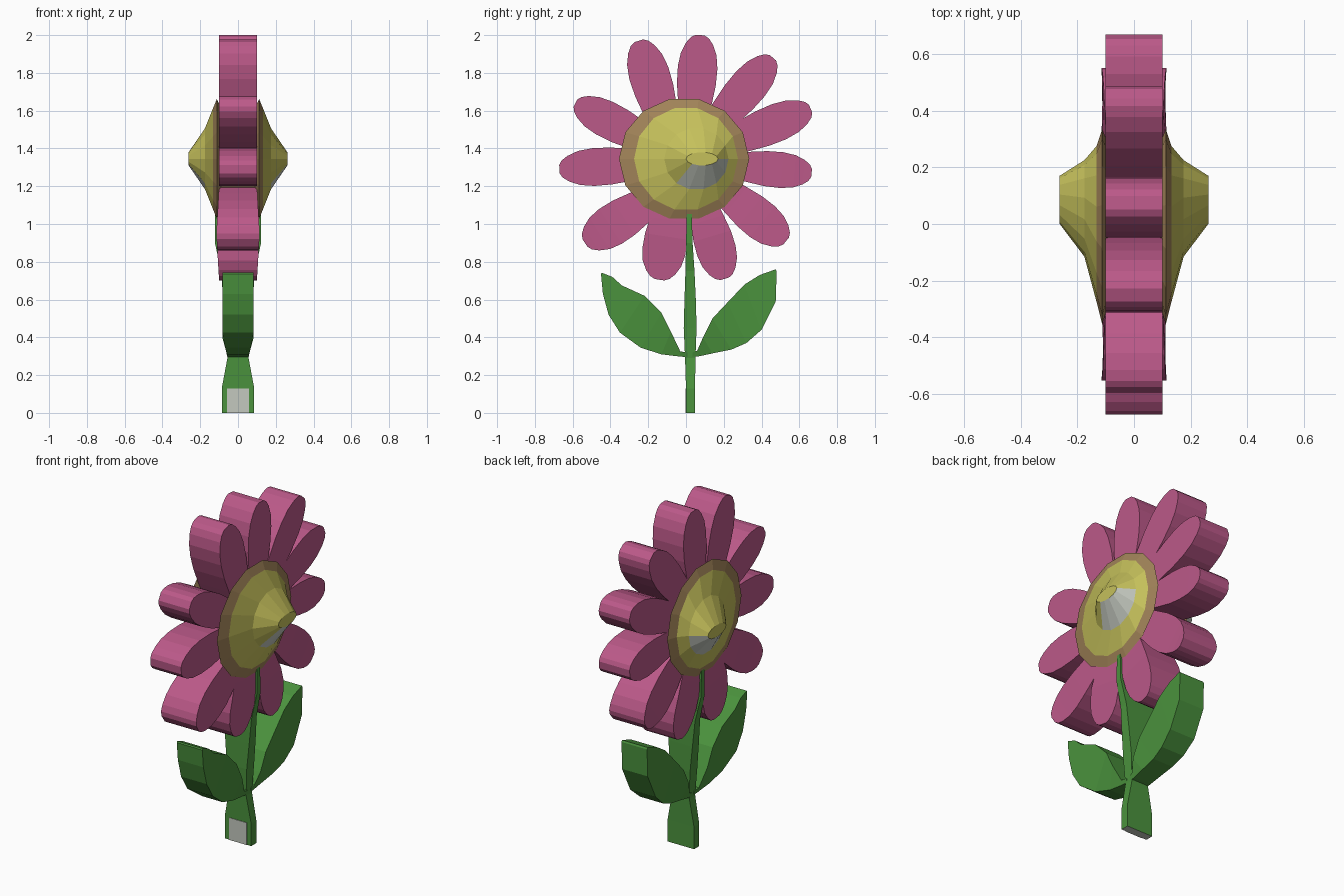
import bpy, bmesh, math
from mathutils import Vector

if "Cube" in bpy.data.objects:
    bpy.data.objects.remove(bpy.data.objects["Cube"])


def material(name, rgb):
    m = bpy.data.materials.new(name)
    m.diffuse_color = (*rgb, 1)
    m.use_nodes = True
    m.node_tree.nodes["Principled BSDF"].inputs["Base Color"].default_value = m.diffuse_color
    return m


PINK = material("petal pink", (0.50, 0.10, 0.25))
YELLOW = material("centre yellow", (0.56, 0.53, 0.105))
OLIVE = material("rim olive", (0.36, 0.23, 0.10))
GREEN = material("leaf green", (0.07, 0.29, 0.047))
GREY = material("pale grey", (0.55, 0.58, 0.52))


def finish(name, bm, mats):
    bmesh.ops.recalc_face_normals(bm, faces=bm.faces)
    me = bpy.data.meshes.new(name)
    bm.to_mesh(me)
    bm.free()
    for m in mats:
        me.materials.append(m)
    ob = bpy.data.objects.new(name, me)
    bpy.context.collection.objects.link(ob)
    return ob


def loft(sections):
    """Skin rings of equal length into a closed solid."""
    bm = bmesh.new()
    rings = [[bm.verts.new(p) for p in s] for s in sections]
    n = len(rings[0])
    for a, b in zip(rings, rings[1:]):
        for i in range(n):
            j = (i + 1) % n
            bm.faces.new((a[i], a[j], b[j], b[i]))
    bm.faces.new(rings[0])
    bm.faces.new(rings[-1])
    return bm


def slab(pairs, depth):
    """Solid strip between two edge lines in the YZ plane, depth(z) each side."""
    out = []
    for (ay, az), (by, bz) in pairs:
        out.append([(-depth(az), ay, az), (depth(az), ay, az),
                    (depth(bz), by, bz), (-depth(bz), by, bz)])
    return loft(out)


# Petals: base y, base z, tip y, tip z, half width
petals = [(.04, 1.55, .075, 2.0, .105), (-.11, 1.52, -.25, 1.97, .108),
          (-.18, 1.43, -.585, 1.64, .097), (-.20, 1.32, -.67, 1.29, .10),
          (-.18, 1.13, -.535, .90, .11), (-.08, 1.10, -.14, .705, .115),
          (.09, 1.10, .205, .71, .105), (.20, 1.18, .53, .91, .105),
          (.25, 1.31, .665, 1.27, .095), (.22, 1.43, .66, 1.61, .10),
          (.15, 1.52, .46, 1.88, .10)]
shape = [(0, .72), (.2, .85), (.42, .98), (.62, 1), (.78, .9), (.9, .68), (.97, .45), (1, .22)]


def petal_depth(z):
    return .1 + .015 * max(0, 1 - abs(z - .95) / .25)


for k, (by, bz, ty, tz, w) in enumerate(petals):
    base, tip = Vector((by, bz)), Vector((ty, tz))
    d = tip - base
    side = Vector((-d.y, d.x)).normalized() * w
    pairs = [(base + d * t + side * s, base + d * t - side * s) for t, s in shape]
    finish(f"petal_{k + 1}", slab(pairs, petal_depth), [PINK])

# Flower centre: off-centre dome on both sides (x, radius y, radius z, centre y)
half = [(.262, .085, .035, .085), (.175, .17, .165, .055), (.132, .275, .275, .0),
        (.112, .345, .325, -.01), (.09, .28, .28, 0)]
rows = half + [(-x, a, b, c) for x, a, b, c in reversed(half)]
N = 14
bm = loft([[(x, c + a * math.cos(2 * math.pi * i / N), 1.345 + b * math.sin(2 * math.pi * i / N))
            for i in range(N)] for x, a, b, c in rows])
for f in bm.faces:
    p = f.calc_center_median()
    if abs(p.x) < .125:
        f.material_index = 1
    elif .19 < abs(p.x) < .25 and 0 < p.y < .21 and p.z < 1.335:
        f.material_index = 2
finish("flower_centre", bm, [YELLOW, OLIVE, GREY])

# Stem: z, left y, right y, half depth
levels = [(0, 0, .048, .086), (.13, 0, .048, .086), (.29, -.005, .05, .056),
          (.45, -.012, .056, .065), (.6, -.008, .052, .078), (.75, -.003, .045, .09),
          (.9, 0, .035, .122), (1.08, .005, .03, .122)]
bm = loft([[(-h, a, z), (h, a, z), (h, b, z), (-h, b, z)] for z, a, b, h in levels])
for f in bm.faces:
    f.material_index = int(f.calc_center_median().z < .01)
finish("stem", bm, [GREEN, GREY])

# Pale patch at the foot of the stem
finish("stem_patch", loft([[(-.057, -.003, z), (.057, -.003, z), (.057, .002, z), (-.057, .002, z)]
                           for z in (0, .13)]), [GREY])


# Leaves: matching points on the upper and lower edges
def leaf_depth(z):
    return .056 + .027 * min(1, max(0, (z - .30) / .10))


left = [((.01, .32), (.01, .295)), ((-.03, .325), (-.03, .298)), ((-.08, .43), (-.13, .31)),
        ((-.13, .53), (-.24, .345)), ((-.22, .62), (-.35, .425)), ((-.34, .675), (-.41, .52)),
        ((-.39, .72), (-.44, .63)), ((-.445, .742), (-.45, .735))]
right = [((.035, .32), (.035, .295)), ((.06, .33), (.07, .30)), ((.09, .40), (.14, .315)),
         ((.14, .50), (.24, .335)), ((.22, .585), (.32, .37)), ((.31, .68), (.40, .44)),
         ((.39, .73), (.475, .59)), ((.475, .76), (.48, .75))]
finish("left_leaf", slab(left, leaf_depth), [GREEN])
finish("right_leaf", slab(right, leaf_depth), [GREEN])
